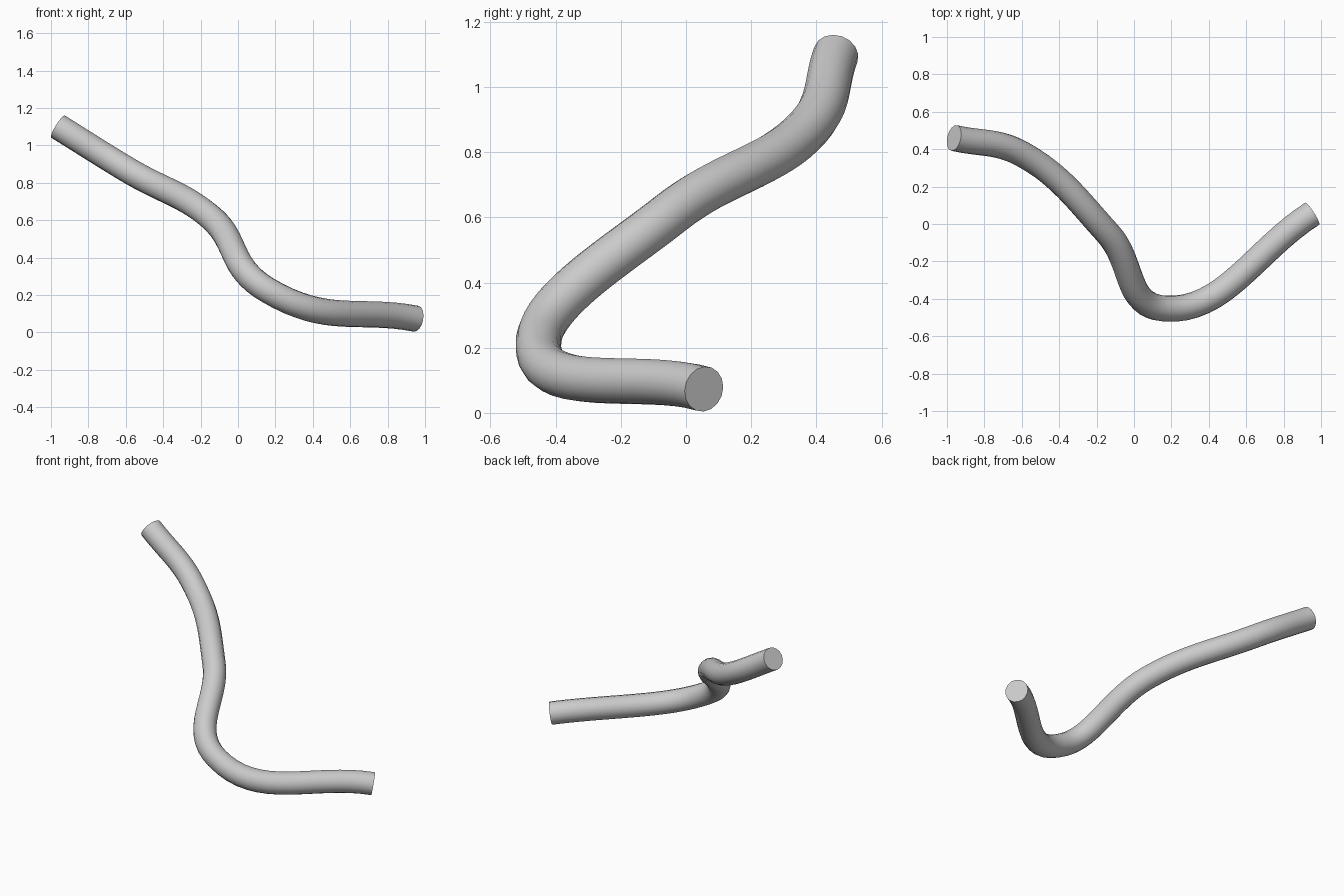
import bpy

if "Cube" in bpy.data.objects:
    bpy.data.objects.remove(bpy.data.objects["Cube"])

# Bent rod: round bevel swept along a smooth path
points = [(-0.962, 0.46, 1.10), (-0.60, 0.375, 0.875), (-0.14, -0.05, 0.61),
          (0.16, -0.452, 0.225), (0.953, 0.055, 0.073)]
curve = bpy.data.curves.new("bent_rod", 'CURVE')
curve.dimensions = '3D'
curve.resolution_u = 16
curve.bevel_depth = 0.07
curve.bevel_resolution = 6
curve.use_fill_caps = True
spline = curve.splines.new('BEZIER')
spline.bezier_points.add(len(points) - 1)
for bp, co in zip(spline.bezier_points, points):
    bp.co = co
    bp.handle_left_type = bp.handle_right_type = 'AUTO'
rod = bpy.data.objects.new("bent_rod", curve)
bpy.context.collection.objects.link(rod)

# Turn into a mesh with smooth sides and sharp end caps
bpy.context.view_layer.objects.active = rod
rod.select_set(True)
bpy.ops.object.convert(target='MESH')
bpy.ops.object.shade_smooth_by_angle()
